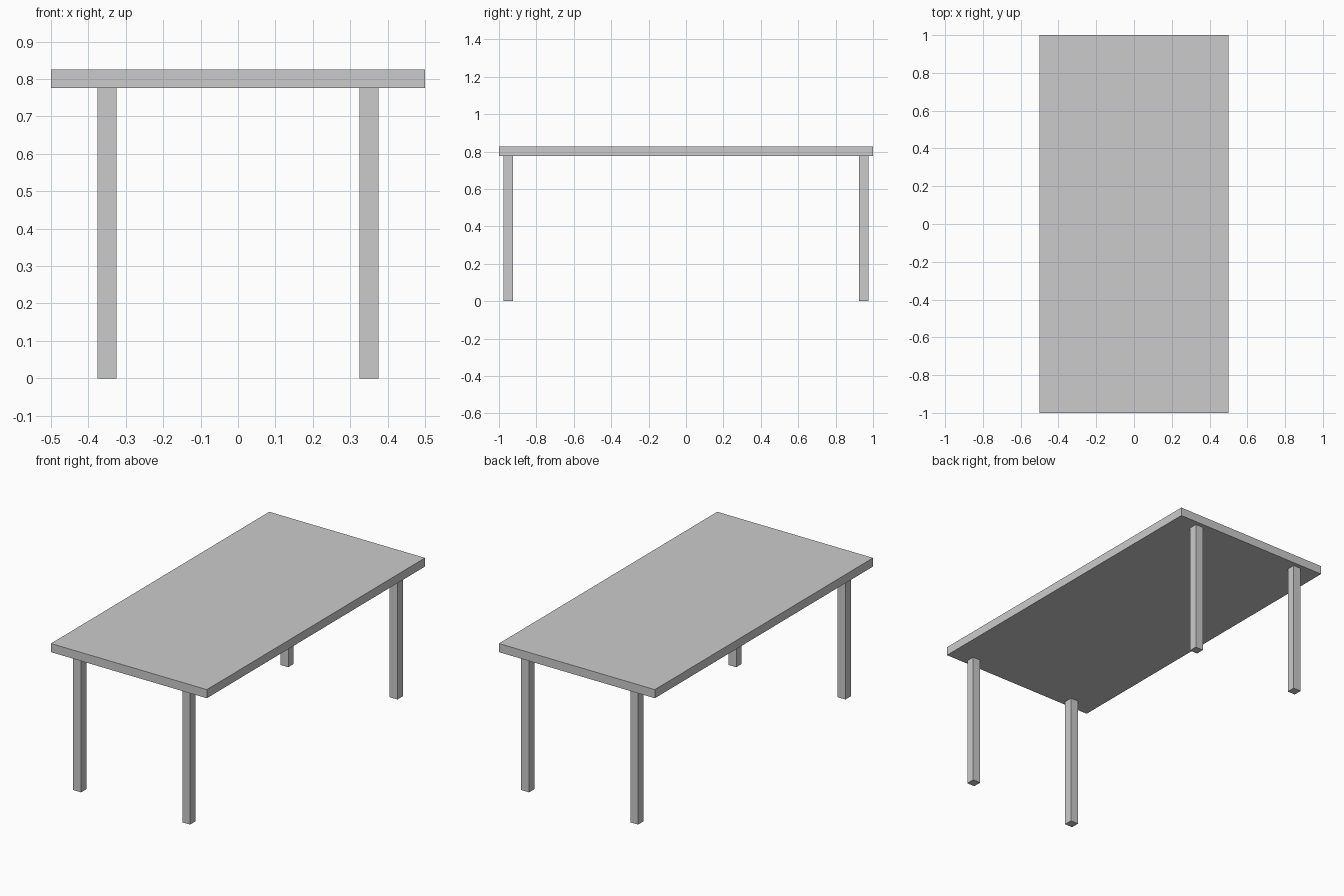
import bpy

if "Cube" in bpy.data.objects:
    bpy.data.objects.remove(bpy.data.objects["Cube"])

LEG_HEIGHT = 0.776
TOP_THICKNESS = 0.05
LEG_WIDTH = 0.05


def box(name, size, center):
    bpy.ops.mesh.primitive_cube_add(size=1, location=center)
    obj = bpy.context.object
    obj.name = name
    obj.scale = size
    bpy.ops.object.transform_apply(location=False, rotation=False, scale=True)
    return obj


# Flat rectangular slab resting on the legs
box("table_top", (1.0, 2.0, TOP_THICKNESS), (0, 0, LEG_HEIGHT + TOP_THICKNESS / 2))

# Four square legs, inset further from the long sides than from the ends
for y_name, y in (("front", -0.95), ("back", 0.95)):
    for x_name, x in (("left", -0.35), ("right", 0.35)):
        box(f"{y_name}_{x_name}_leg", (LEG_WIDTH, LEG_WIDTH, LEG_HEIGHT), (x, y, LEG_HEIGHT / 2))
